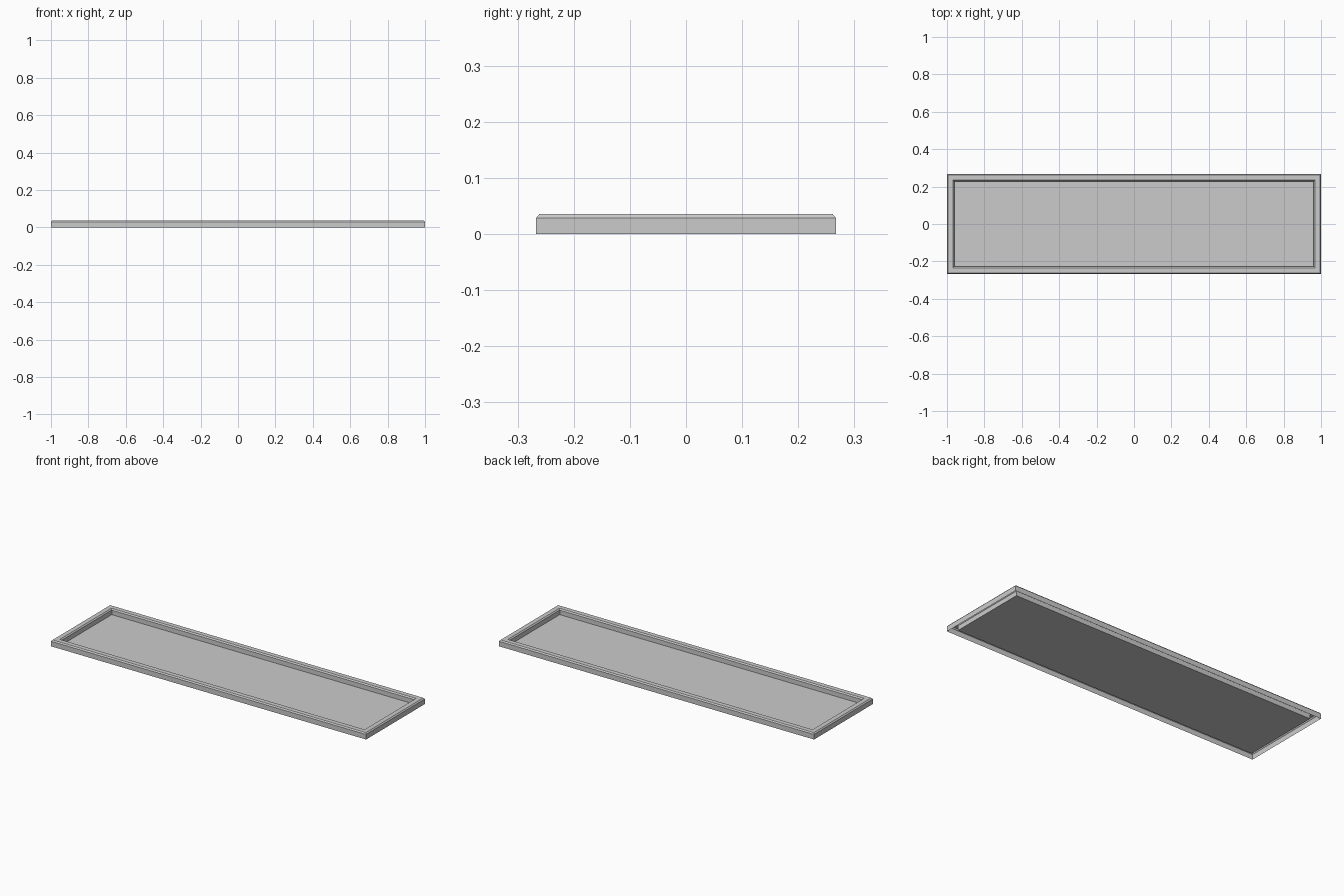
import bpy, bmesh

if "Cube" in bpy.data.objects:
    bpy.data.objects.remove(bpy.data.objects["Cube"])

HX, HY = 1.0, 0.267  # half length and half width


def mesh_object(name, bm):
    bmesh.ops.recalc_face_normals(bm, faces=bm.faces)
    mesh = bpy.data.meshes.new(name)
    bm.to_mesh(mesh)
    bm.free()
    obj = bpy.data.objects.new(name, mesh)
    bpy.context.collection.objects.link(obj)
    return obj


def ring(bm, inset, z):
    x, y = HX - inset, HY - inset
    return [bm.verts.new((sx * x, sy * y, z))
            for sx, sy in ((-1, -1), (1, -1), (1, 1), (-1, 1))]


# Chamfered rim, open underneath, with the flat tray floor closing the inside
profile = [(0, 0), (0, 0.029), (0.006, 0.036), (0.033, 0.036),
           (0.039, 0.029), (0.039, 0.003)]
bm = bmesh.new()
rings = [ring(bm, inset, z) for inset, z in profile]
for a, b in zip(rings, rings[1:]):
    for i in range(4):
        j = (i + 1) % 4
        bm.faces.new((a[i], a[j], b[j], b[i]))
floor = bm.faces.new(rings[-1])
mesh_object("tray", bm)
